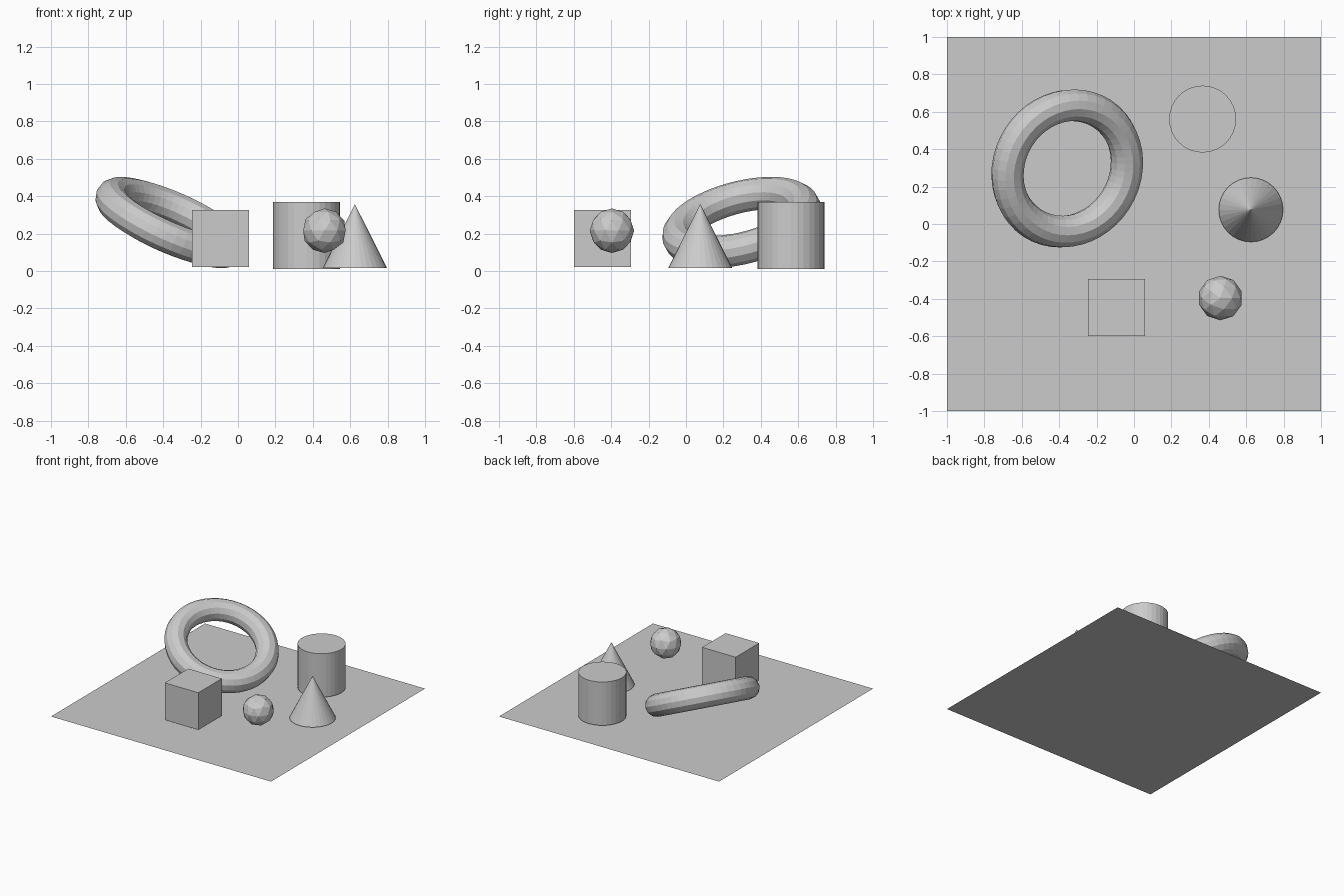
import bpy
from math import radians

if "Cube" in bpy.data.objects:
    bpy.data.objects.remove(bpy.data.objects["Cube"])

ops = bpy.ops.mesh


def name_part(name):
    bpy.context.object.name = name


# Flat base sheet
ops.primitive_plane_add(size=2, location=(0, 0, 0))
name_part("ground_sheet")

# Cube
ops.primitive_cube_add(size=0.305, location=(-0.093, -0.447, 0.173))
name_part("cube")

# Upright cylinder
ops.primitive_cylinder_add(vertices=32, radius=0.179, depth=0.357,
                           location=(0.367, 0.561, 0.190))
name_part("cylinder")

# Cone
ops.primitive_cone_add(vertices=32, radius1=0.172, radius2=0, depth=0.343,
                       location=(0.625, 0.076, 0.186))
name_part("cone")

# Faceted ball floating above the sheet
ops.primitive_ico_sphere_add(subdivisions=2, radius=0.119,
                             location=(0.462, -0.396, 0.215))
name_part("faceted_ball")

# Tilted ring
ops.primitive_torus_add(major_segments=48, minor_segments=12,
                        major_radius=0.347, minor_radius=0.0868,
                        location=(-0.357, 0.297, 0.259),
                        rotation=(radians(13.3), radians(23.7), 0))
name_part("ring")
